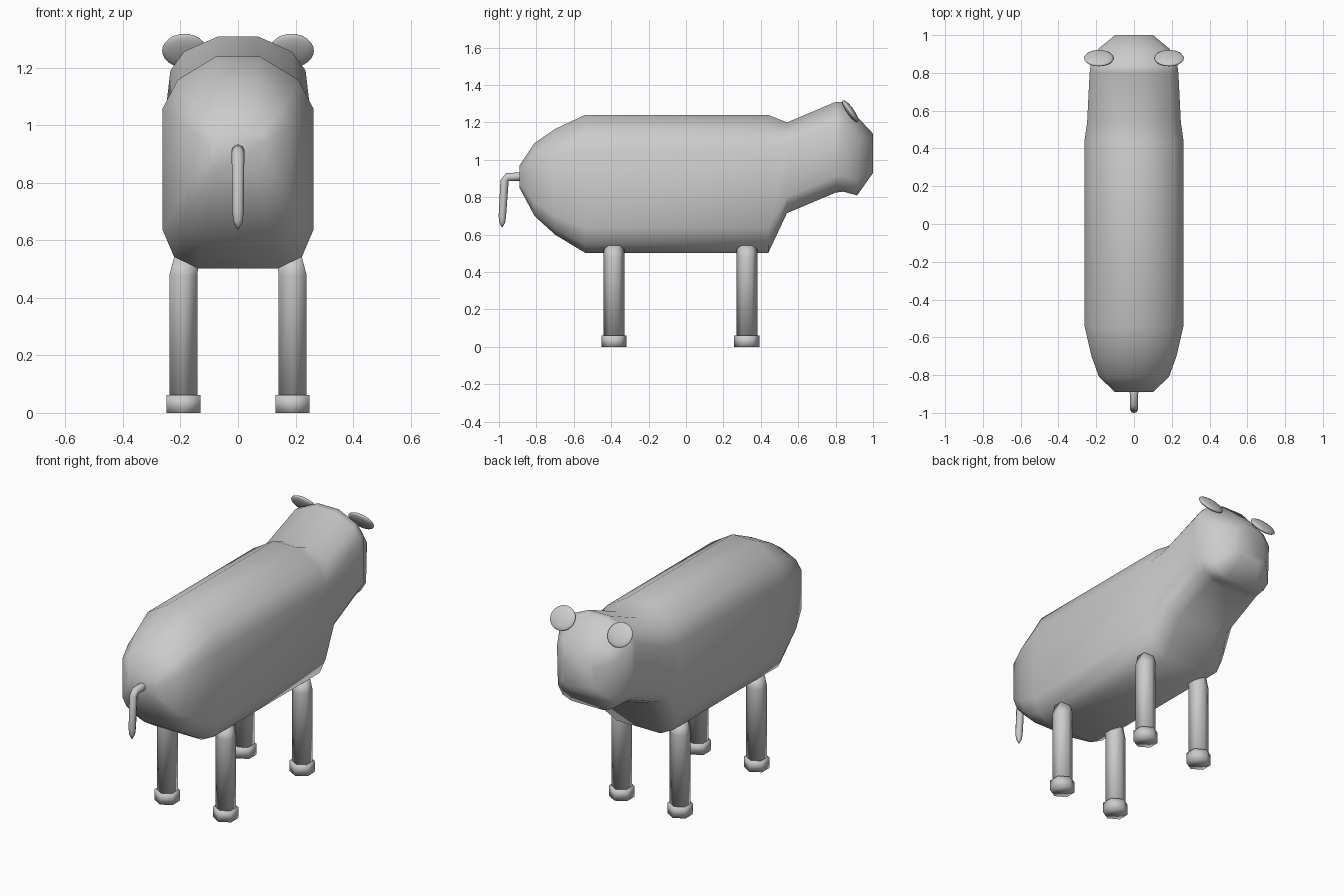
import bpy, bmesh, math
from mathutils import Vector

if "Cube" in bpy.data.objects:
    bpy.data.objects.remove(bpy.data.objects["Cube"])

grey = bpy.data.materials.new("plain_grey")
grey.diffuse_color = (0.6, 0.6, 0.6, 1)
grey.use_nodes = True
grey.node_tree.nodes["Principled BSDF"].inputs["Base Color"].default_value = grey.diffuse_color


def finish(bm, name):
    bmesh.ops.recalc_face_normals(bm, faces=bm.faces)
    mesh = bpy.data.meshes.new(name)
    bm.to_mesh(mesh)
    bm.free()
    mesh.materials.append(grey)
    for p in mesh.polygons:
        p.use_smooth = True
    ob = bpy.data.objects.new(name, mesh)
    bpy.context.collection.objects.link(ob)
    return ob


def loft(name, rings):
    """Skin a list of equal-length point rings and cap both ends."""
    bm = bmesh.new()
    loops = [[bm.verts.new(p) for p in r] for r in rings]
    n = len(loops[0])
    for a, b in zip(loops, loops[1:]):
        for i in range(n):
            j = (i + 1) % n
            bm.faces.new((a[i], a[j], b[j], b[i]))
    bm.faces.new(loops[0])
    bm.faces.new(loops[-1])
    return finish(bm, name)


# Body, neck and head: one cross-section scaled along the length
half = [(0.54, 0), (0.85, 0.055), (1, 0.18), (1, 0.755), (0.8, 0.89), (0.29, 1)]
section = half + [(-x, t) for x, t in reversed(half)]
# half width, bottom y, bottom z, top y, top z
stations = [
    (0.10, -0.89, 0.85, -0.89, 0.97),
    (0.185, -0.81, 0.70, -0.81, 1.09),
    (0.225, -0.70, 0.60, -0.70, 1.165),
    (0.262, -0.54, 0.503, -0.54, 1.24),
    (0.262, 0.44, 0.503, 0.44, 1.24),
    (0.248, 0.54, 0.715, 0.54, 1.20),
    (0.235, 0.80, 0.825, 0.80, 1.31),
    (0.23, 0.84, 0.83, 0.84, 1.31),
    (0.19, 0.915, 0.81, 0.93, 1.215),
    (0.10, 1.00, 0.93, 1.00, 1.14),
]
loft("body", [[(w * x, by + (ty - by) * t, bz + (tz - bz) * t) for x, t in section]
              for w, by, bz, ty, tz in stations])


# Six-sided legs and hooves
def hexagon(cx, cy, r, z, squash=1, slope=0):
    pts = []
    for i in range(6):
        a = math.radians(90 + 60 * i)
        dx = r * math.cos(a) * squash
        pts.append((cx + dx, cy + r * math.sin(a), z + slope * dx))
    return pts


for side, s in (("left", -1), ("right", 1)):
    for end, y in (("tail_end", -0.385), ("head_end", 0.325)):
        x = s * 0.19
        loft(f"leg_{end}_{side}", [
            hexagon(x, y, 0.056, 0.06),
            hexagon(x, y, 0.056, 0.48),
            hexagon(s * 0.18, y, 0.056, 0.525, 0.85, s * 0.5)])
        loft(f"hoof_{end}_{side}", [
            hexagon(x, y, 0.068, 0), hexagon(x, y, 0.068, 0.062)])

    # Ears: flat tilted discs
    bm = bmesh.new()
    bmesh.ops.create_uvsphere(bm, u_segments=20, v_segments=12, radius=1)
    ear = finish(bm, f"ear_{side}")
    ear.scale = (0.078, 0.02, 0.07)
    ear.rotation_euler = (math.radians(35), 0, 0)
    ear.location = (s * 0.186, 0.878, 1.26)

# Tail: tube bent downward with a pointed tip
path = [(-0.86, 0.91, 0.026), (-0.90, 0.91, 0.022), (-0.955, 0.908, 0.022),
        (-0.97, 0.89, 0.022), (-0.982, 0.70, 0.020), (-0.983, 0.665, 0.016),
        (-0.983, 0.64, 0.003)]
rings = []
for i, (y, z, r) in enumerate(path):
    p, q = path[max(i - 1, 0)], path[min(i + 1, len(path) - 1)]
    d = Vector((0, q[0] - p[0], q[1] - p[1])).normalized()
    up = d.cross(Vector((1, 0, 0)))
    rings.append([Vector((0, y, z)) + r * (math.cos(k * math.pi / 4) * Vector((1, 0, 0))
                  + math.sin(k * math.pi / 4) * up) for k in range(8)])
loft("tail", rings)
